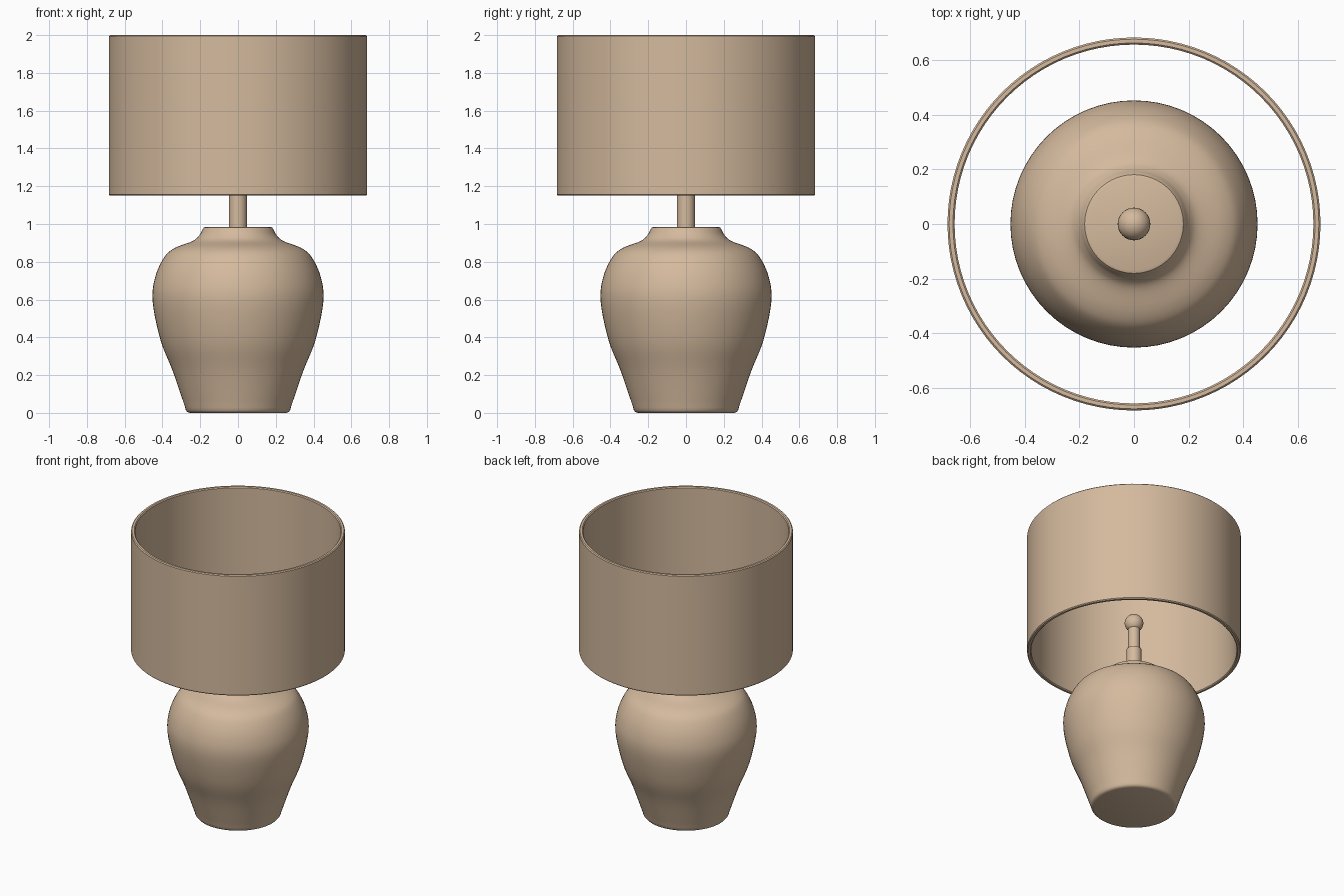
import bpy
import bmesh
import math
from mathutils import Vector

cube = bpy.data.objects.get("Cube")
if cube:
    bpy.data.objects.remove(cube, do_unlink=True)

# One warm tan for the whole lamp
tan = bpy.data.materials.new("warm tan")
tan.use_nodes = True
colour = (0.66, 0.49, 0.34, 1)
tan.diffuse_color = colour
tan.node_tree.nodes["Principled BSDF"].inputs["Base Color"].default_value = colour


def finish(obj, name):
    obj.name = name
    obj.data.name = name
    obj.data.materials.append(tan)
    bpy.ops.object.select_all(action='DESELECT')
    obj.select_set(True)
    bpy.context.view_layer.objects.active = obj
    bpy.ops.object.shade_smooth_by_angle(angle=math.radians(35))


def lathe(name, profile, sides, closed=False):
    """Spin a (radius, height) profile around the z axis."""
    bm = bmesh.new()
    verts = [bm.verts.new((r, 0, z)) for r, z in profile]
    pairs = list(zip(verts, verts[1:]))
    if closed:
        pairs.append((verts[-1], verts[0]))
    edges = [bm.edges.new(p) for p in pairs]
    bmesh.ops.spin(bm, geom=verts + edges, cent=(0, 0, 0), axis=(0, 0, 1),
                   angle=math.tau, steps=sides)
    bmesh.ops.remove_doubles(bm, verts=bm.verts, dist=0.0005)
    bmesh.ops.recalc_face_normals(bm, faces=bm.faces)
    mesh = bpy.data.meshes.new(name)
    bm.to_mesh(mesh)
    bm.free()
    obj = bpy.data.objects.new(name, mesh)
    bpy.context.collection.objects.link(obj)
    finish(obj, name)
    return obj


def smooth_path(points, steps=5):
    """Pass a soft curve through the points."""
    p = [Vector(q) for q in points]
    p = [2 * p[0] - p[1]] + p + [2 * p[-1] - p[-2]]
    out = []
    for a, b, c, d in zip(p, p[1:], p[2:], p[3:]):
        for i in range(steps):
            t = i / steps
            out.append(0.5 * (2 * b + (c - a) * t + (2 * a - 5 * b + 4 * c - d) * t ** 2
                              + (3 * b - a - 3 * c + d) * t ** 3))
    return out + [p[-2]]


# Vase base: flat foot, full shoulder, short flared neck
body = smooth_path([(0.28, 0.03), (0.345, 0.22), (0.41, 0.385), (0.452, 0.59),
                    (0.438, 0.72), (0.39, 0.825), (0.335, 0.873), (0.24, 0.91),
                    (0.205, 0.94), (0.187, 0.972)])
foot = [(0, 0), (0.255, 0), (0.268, 0.004), (0.276, 0.014)]
rim = [(0.181, 0.981), (0.17, 0.985), (0, 0.985)]
lathe("vase_base", foot + body + rim, 64)

# Socket collar and thinner stem
lathe("socket_collar", [(0, 0.97), (0.048, 0.97), (0.048, 1.165), (0, 1.165)], 32)
lathe("bulb_stem", [(0, 1.15), (0.038, 1.15), (0.038, 1.33), (0, 1.33)], 32)

# Round bulb
bpy.ops.mesh.primitive_uv_sphere_add(segments=32, ring_count=16, radius=0.06,
                                     location=(0, 0, 1.36))
finish(bpy.context.object, "bulb")

# Open drum shade with softened rims
outer, inner, low, high, soft = 0.684, 0.658, 1.15, 2.0, 0.006
lathe("drum_shade", [(outer, low + soft), (outer, high - soft),
                     (outer - soft, high), (inner + soft, high),
                     (inner, high - soft), (inner, low + soft),
                     (inner + soft, low), (outer - soft, low)], 96, closed=True)
